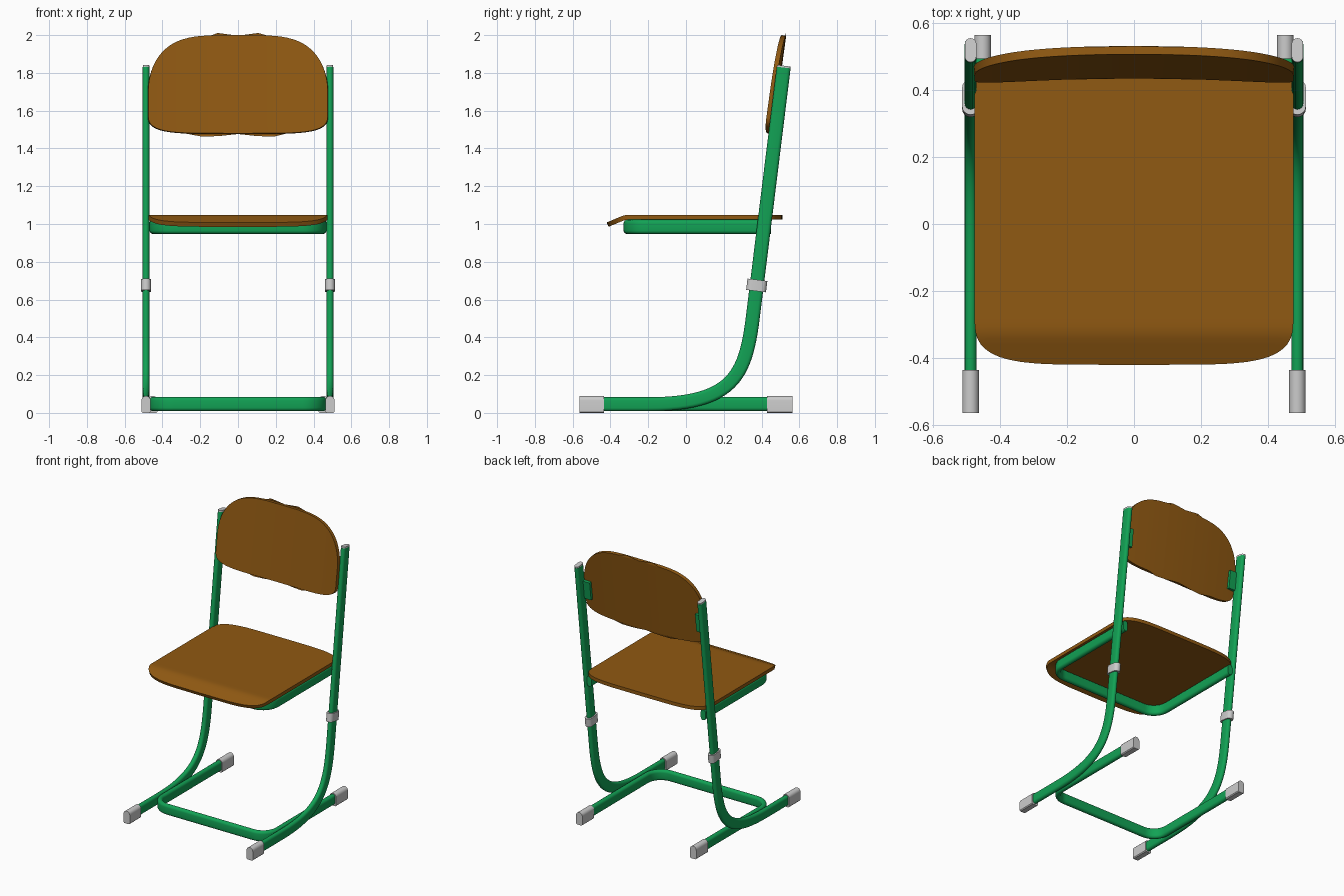
import bpy, bmesh
from math import sin, cos, pi, radians
from mathutils import Vector

if "Cube" in bpy.data.objects:
    bpy.data.objects.remove(bpy.data.objects["Cube"])


def material(name, rgb):
    m = bpy.data.materials.new(name)
    m.diffuse_color = (*rgb, 1)
    m.use_nodes = True
    m.node_tree.nodes["Principled BSDF"].inputs["Base Color"].default_value = m.diffuse_color
    return m


GREEN = material("green paint", (0.006, 0.36, 0.09))
WOOD = material("wood", (0.28, 0.10, 0.006))


def finish(bm, name, mat=None, angle=40):
    me = bpy.data.meshes.new(name)
    bm.to_mesh(me)
    bm.free()
    ob = bpy.data.objects.new(name, me)
    bpy.context.collection.objects.link(ob)
    if mat:
        me.materials.append(mat)
    bpy.ops.object.select_all(action='DESELECT')
    ob.select_set(True)
    bpy.context.view_layer.objects.active = ob
    bpy.ops.object.shade_smooth_by_angle(angle=radians(angle))
    return ob


def stadium(long, short, seg=8, long_on_normal=False):
    """Flat-oval cross-section of half sizes long, short."""
    pts = []
    for side in (1, -1):
        for i in range(seg + 1):
            a = -pi / 2 + pi * i / seg
            pts.append((side * short * sin(a), side * (long - short + short * cos(a))))
    return [(b, a) for a, b in pts] if long_on_normal else pts


def arch(h, w, seg=10):
    """Flat bottom, round top; first coordinate is up."""
    top = [(h - w + w * sin(pi * i / seg), w * cos(pi * i / seg)) for i in range(seg + 1)]
    return top + [(-h + 0.006, -w), (-h, -w + 0.006), (-h, w - 0.006), (-h + 0.006, w)]


def sweep(name, path, normal, profile, mat=None):
    """Sweep a profile along a planar path whose plane has the given normal."""
    bm = bmesh.new()
    n = Vector(normal)
    path = [Vector(p) for p in path]
    rings = []
    for i, p in enumerate(path):
        t = (path[min(i + 1, len(path) - 1)] - path[max(i - 1, 0)]).normalized()
        side = n.cross(t)
        rings.append([bm.verts.new(p + n * a + side * b) for a, b in profile])
    k = len(profile)
    for r, s in zip(rings, rings[1:]):
        for j in range(k):
            bm.faces.new((r[j], r[(j + 1) % k], s[(j + 1) % k], s[j]))
    bm.faces.new(rings[0])
    bm.faces.new(rings[-1])
    bmesh.ops.recalc_face_normals(bm, faces=bm.faces)
    return finish(bm, name, mat)


def u_path(y_front, y_end, z, x=0.45, r=0.11, seg=10):
    half = [(x, y_end)]
    for i in range(seg + 1):
        a = pi / 2 * i / seg
        half.append((x - r + r * cos(a), y_front + r - r * sin(a)))
    return [(a, b, z) for a, b in half] + [(-a, b, z) for a, b in reversed(half)]


def plate(name, v0, v1, half_w, low, high, shape, thickness=0.025, rows=48, cols=24):
    """Rounded board; low/high = (depth, p, q) of the corner curve at each end."""
    def width(d, c):
        return (1 - max(0, 1 - d / c[0]) ** c[1]) ** (1 / c[2])
    bm = bmesh.new()
    grid = []
    for i in range(rows + 1):
        v = v0 + (v1 - v0) * (1 - cos(pi * i / rows)) / 2
        w = half_w * width(max(v - v0, 0), low) * width(max(v1 - v, 0), high)
        grid.append([bm.verts.new(shape(w * (2 * j / cols - 1), v)) for j in range(cols + 1)])
    for r, s in zip(grid, grid[1:]):
        for j in range(cols):
            bm.faces.new((r[j], r[j + 1], s[j + 1], s[j]))
    bmesh.ops.remove_doubles(bm, verts=bm.verts, dist=1e-5)
    ob = finish(bm, name, WOOD)
    mod = ob.modifiers.new("thickness", 'SOLIDIFY')
    mod.thickness = thickness
    mod.offset = -1
    bpy.ops.object.modifier_apply(modifier=mod.name)
    bpy.ops.object.shade_smooth_by_angle(angle=radians(40))
    return ob


# Side profile of the bent leg tube: floor runner, bend, leaning upright
TOP = Vector((0, 0.517, 1.828))
BEND = [Vector((0, y, z)) for y, z in ((-0.2, 0.046), (0.25, 0.046), (0.315, 0.2), (0.353, 0.5))]
LEAN = (TOP - BEND[3]).normalized()
leg = [Vector((0, -0.46, 0.046))]
for i in range(25):
    t = i / 24
    leg.append(sum((BEND[k] * (1, 3, 3, 1)[k] * (1 - t) ** (3 - k) * t ** k for k in range(4)),
                   Vector((0, 0, 0))))
leg.append(TOP)

for s, label in ((-1, "left"), (1, "right")):
    off = Vector((s * 0.487, 0, 0))
    sweep(label + "_leg_tube", [p + off for p in leg], (1, 0, 0), stadium(0.037, 0.0175), GREEN)
    # Top plug and height clamp
    sweep(label + "_top_plug", [TOP + off - LEAN * 0.004, TOP + off + LEAN * 0.01],
          (1, 0, 0), stadium(0.036, 0.0172))
    mid = BEND[3] + LEAN * 0.176 + off
    sweep(label + "_clamp", [mid - LEAN * 0.03, mid + LEAN * 0.03], (1, 0, 0),
          stadium(0.053, 0.0255))
    # Floor caps
    sweep(label + "_front_cap", [(s * 0.487, -0.563, 0.045), (s * 0.487, -0.435, 0.045)],
          (0, 0, 1), arch(0.045, 0.0245))
    sweep(label + "_rear_cap", [(s * 0.451, 0.43, 0.045), (s * 0.451, 0.563, 0.045)],
          (0, 0, 1), arch(0.045, 0.0245))
    # Backrest bracket
    c = Vector((s * 0.447, 0.474, 1.65))
    sweep(label + "_back_bracket", [c - LEAN * 0.065, c + LEAN * 0.065], (1, 0, 0),
          [(-0.03, -0.012), (0.03, -0.012), (0.03, 0.012), (-0.03, 0.012)], GREEN)

# U-shaped tubes for base and seat support
tube = stadium(0.0375, 0.0185, long_on_normal=True)
sweep("base_frame", u_path(-0.312, 0.45, 0.047), (0, 0, 1), tube, GREEN)
sweep("seat_frame", u_path(-0.312, 0.45, 0.985), (0, 0, 1), tube, GREEN)


# Seat board with down-turned front edge
def seat_shape(x, y):
    d = -0.325 - y
    drop = max(0, d) if abs(d) > 0.02 else (d + 0.02) ** 2 / 0.08
    return (x, y, 1.048 - 0.42 * drop)


# Backrest board, leaning and slightly hollow
def back_shape(x, z):
    return (x, 0.434 + (z - 1.48) * 0.138 - 0.02 * (x / 0.475) ** 2, z)


plate("seat", -0.42, 0.51, 0.475, (0.14, 3, 5), (0.14, 3, 5), seat_shape)
plate("backrest", 1.48, 2.0, 0.475, (0.1, 3, 5), (0.3, 2, 4), back_shape)
